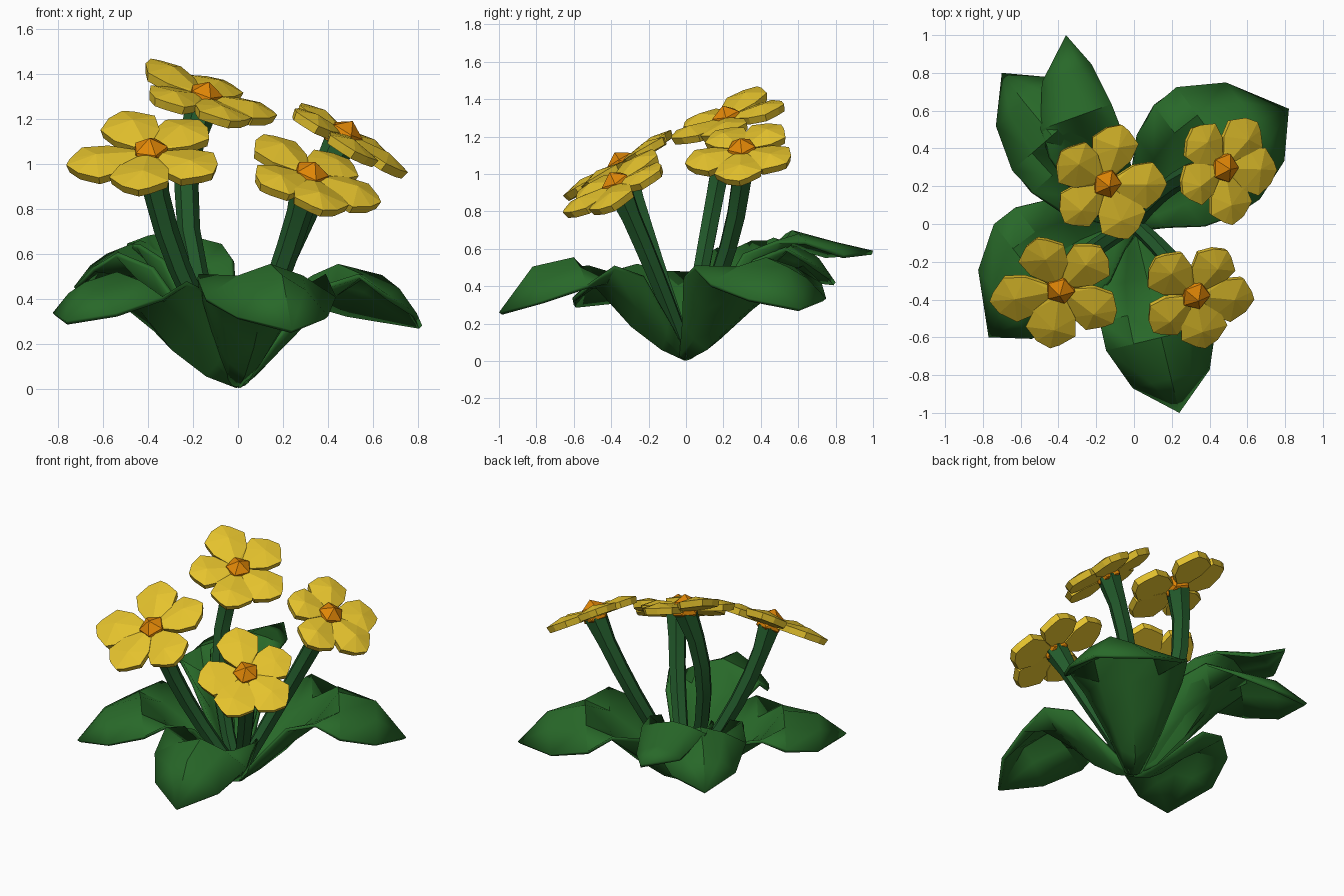
import bpy, bmesh
from math import sin, cos, pi, radians
from mathutils import Vector

if "Cube" in bpy.data.objects:
    bpy.data.objects.remove(bpy.data.objects["Cube"])


def material(name, rgb):
    m = bpy.data.materials.new(name)
    m.use_nodes = True
    m.diffuse_color = (*rgb, 1)
    bsdf = m.node_tree.nodes["Principled BSDF"]
    bsdf.inputs["Base Color"].default_value = (*rgb, 1)
    bsdf.inputs["Roughness"].default_value = 0.8
    return m


LEAF = material("leaf green", (0.021, 0.14, 0.022))
STEM = material("stem green", (0.017, 0.105, 0.025))
PETAL = material("petal yellow", (0.78, 0.54, 0.026))
CORE = material("core orange", (0.75, 0.24, 0.002))


def finish(bm, name, mat, angle=None, shell=0):
    """Turn a bmesh into an object, with optional thickness and smoothing."""
    if not shell:
        bmesh.ops.recalc_face_normals(bm, faces=bm.faces)
    mesh = bpy.data.meshes.new(name)
    bm.to_mesh(mesh)
    bm.free()
    mesh.materials.append(mat)
    ob = bpy.data.objects.new(name, mesh)
    bpy.context.collection.objects.link(ob)
    if angle:
        bpy.ops.object.select_all(action="DESELECT")
        ob.select_set(True)
        bpy.context.view_layer.objects.active = ob
        bpy.ops.object.shade_smooth_by_angle(angle=radians(angle))
    if shell:
        mod = ob.modifiers.new("thickness", "SOLIDIFY")
        mod.thickness = shell
        mod.offset = -1


def bridge(bm, a, b, closed):
    """Quads between two rows of vertices."""
    n = len(a)
    for i in range(n if closed else n - 1):
        j = (i + 1) % n
        bm.faces.new((a[i], b[i], b[j], a[j]))


# Leaf stations: distance, width, midrib height, edge lift (all fractions)
STATIONS = [(0, 0.1, 0.04, 0.03), (0.12, 0.4, 0.14, 0.26),
            (0.28, 0.78, 0.36, 0.46), (0.45, 0.97, 0.7, 0.22),
            (0.6, 1, 1, -0.5), (0.82, 0.7, 0.91, -0.62)]


def leaf(name, tip, peak, half, bow):
    """Leaf cupped near the root and drooping outside."""
    tip = Vector(tip)
    out = Vector((tip.x, tip.y, 0))
    side = Vector((-out.y, out.x, 0)).normalized()
    bm = bmesh.new()
    rows = []
    for r, w, z, lift in STATIONS:
        row = []
        rise = lift * (peak if lift > 0 else peak - tip.z)
        for v in (-1, -0.5, 0, 0.5, 1):
            p = out * r + side * (half * w * v + bow * sin(pi * r) ** 0.7)
            p.z = peak * z + rise * abs(v) ** 1.5
            row.append(bm.verts.new(p))
        if rows:
            bridge(bm, rows[-1], row, False)
        rows.append(row)
    end = bm.verts.new(tip)
    for a, b in zip(rows[-1], rows[-1][1:]):
        bm.faces.new((a, end, b))
    bmesh.ops.recalc_face_normals(bm, faces=bm.faces)
    if sum(f.normal.z for f in bm.faces) < 0:
        bmesh.ops.reverse_faces(bm, faces=bm.faces)
    finish(bm, name, LEAF, 35, 0.022)


leaf("front_leaf", (0.24, -1.0, 0.26), 0.555, 0.3, 0)
leaf("right_front_leaf", (-0.77, -0.6, 0.3), 0.52, 0.33, -0.13)
leaf("left_back_leaf", (0.82, 0.61, 0.28), 0.555, 0.37, 0.08)
leaf("back_leaf", (-0.36, 1.0, 0.59), 0.7, 0.2, 0.1)
leaf("right_back_leaf", (-0.7, 0.8, 0.42), 0.66, 0.28, 0.02)


def stem(name, bend, end):
    """Six-sided tube along a bent path, flaring under the flower."""
    start = Vector((0, 0, 0.05))
    bm = bmesh.new()
    prev = None
    steps = 6
    for k in range(steps + 1):
        t = k / steps
        p = start * (1 - t) ** 2 + bend * 2 * t * (1 - t) + end * t * t
        d = ((bend - start) * (1 - t) + (end - bend) * t).normalized()
        u = d.cross(Vector((0, 1, 0))).normalized()
        v = d.cross(u)
        rad = 0.075 if k == steps else 0.042 + 0.018 * t
        ring = [bm.verts.new(p + (u * cos(a) + v * sin(a)) * rad)
                for a in (i * pi / 3 for i in range(6))]
        if prev:
            bridge(bm, prev, ring, True)
        else:
            bm.faces.new(ring)
        prev = ring
    bm.faces.new(prev)
    finish(bm, name, STEM, 25)


# Petal half outline: distance along the petal and half width
OUTLINE = [(0.08, 0.07), (0.42, 0.34), (0.72, 0.41), (0.92, 0.19)]


def petal(bm, centre, normal, tip, flip):
    """Thick angular petal with a raised central fold."""
    along = tip - centre
    width = 0.19 + 0.4 * (along.length - 0.1)
    side = normal.cross(along).normalized() * width
    loop = OUTLINE + [(1.0, 0.05 * flip)] + [(a, -w) for a, w in reversed(OUTLINE)]

    def ring(height, shrink):
        return [bm.verts.new(centre + along * (0.5 + (a - 0.5) * shrink)
                             + side * w * 1.12 * shrink + normal * height)
                for a, w in loop]

    low, high = ring(-0.03, 0.93), ring(0.01, 1)
    bridge(bm, low, high, True)
    bm.faces.new(low)
    # Fold vertices on the upper side
    inner = bm.verts.new(centre + along * 0.1 + normal * 0.02)
    outer = bm.verts.new(centre + along * 0.64 + side * 0.05 * flip + normal * 0.04)
    n = len(high)
    for i in range(n - 1):
        apex = inner if i in (0, n - 2) else outer
        bm.faces.new((high[i], high[i + 1], apex))
    bm.faces.new((high[1], outer, inner))
    bm.faces.new((high[n - 2], inner, outer))
    bm.faces.new((high[n - 1], high[0], inner))


def flower(name, centre, slope, bend, tips):
    """Petals, core and stem; each tip is x, y and a lift off the flower plane."""
    centre, slope = Vector(centre), Vector(slope)
    n = slope.normalized()
    bm = bmesh.new()
    for i, (x, y, lift) in enumerate(tips):
        dx, dy = x - centre.x, y - centre.y
        tip = centre + Vector((dx, dy, lift - slope.x * dx - slope.y * dy))
        petal(bm, centre + n * 0.006 * (i % 2), n, tip, 1 if i % 2 else -1)
    finish(bm, name + "_petals", PETAL)
    # Faceted core
    bm = bmesh.new()
    bmesh.ops.create_icosphere(bm, subdivisions=1, radius=0.088)
    turn = Vector((0, 0, 1)).rotation_difference(n)
    for v in bm.verts:
        v.co = centre - n * 0.006 + turn @ v.co
    finish(bm, name + "_core", CORE)
    stem(name + "_stem", Vector(bend), centre - n * 0.026)


flower("front_right_flower", (-0.39, -0.34, 1.045), (-0.05, -0.6, 1), (-0.33, -0.18, 0.55),
       [(-0.76, -0.42, 0), (-0.46, -0.65, 0.02), (-0.1, -0.51, 0),
        (-0.16, -0.13, 0), (-0.53, -0.08, 0.03)])
flower("front_left_flower", (0.32, -0.37, 0.94), (0.33, -0.55, 1), (0.2, -0.17, 0.5),
       [(0.1, -0.19, 0.01), (0.09, -0.56, 0), (0.39, -0.65, 0.02),
        (0.63, -0.41, 0), (0.48, -0.13, 0)])
flower("top_flower", (-0.15, 0.22, 1.29), (0.28, -0.32, 1), (-0.36, 0.13, 0.75),
       [(-0.08, 0.53, 0), (0.17, 0.2, 0.01), (-0.02, -0.07, 0.02),
        (-0.38, 0.02, 0), (-0.4, 0.37, 0.05)])
flower("back_left_flower", (0.47, 0.3, 1.12), (0.58, -0.15, 1), (0.22, 0.3, 0.65),
       [(0.64, 0.55, 0), (0.75, 0.27, 0), (0.53, 0.0, 0),
        (0.25, 0.17, 0), (0.3, 0.5, 0.01)])
